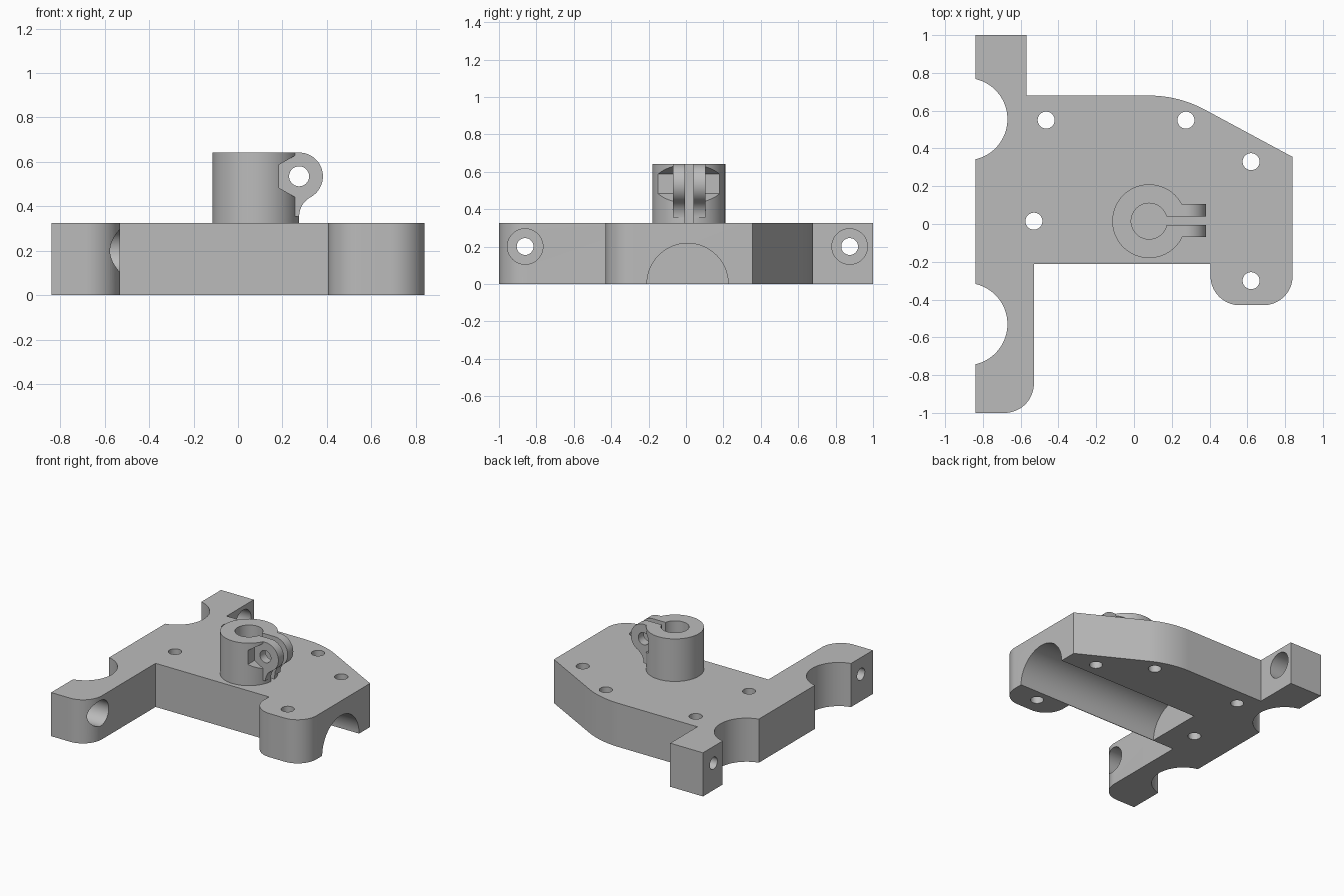
import bpy
import bmesh
from math import cos, sin, radians, atan2, degrees

if "Cube" in bpy.data.objects:
    bpy.data.objects.remove(bpy.data.objects["Cube"], do_unlink=True)

grey = bpy.data.materials.new("machined grey")
grey.use_nodes = True
grey.diffuse_color = (0.5, 0.5, 0.5, 1)
grey.node_tree.nodes["Principled BSDF"].inputs["Base Color"].default_value = (0.5, 0.5, 0.5, 1)

AXES = {
    "X": lambda u, v, w: (w, u, v),
    "Y": lambda u, v, w: (u, w, v),
    "Z": lambda u, v, w: (u, v, w),
}


def arc(cu, cv, r, start, end, steps=16):
    angles = [radians(start + (end - start) * i / steps) for i in range(steps + 1)]
    return [(cu + r * cos(a), cv + r * sin(a)) for a in angles]


def circle(cu, cv, r, steps=64):
    return arc(cu, cv, r, 0, 360, steps)[:-1]


def prism(name, profile, axis, low, high):
    """Extrude a flat profile along an axis."""
    place = AXES[axis]
    bm = bmesh.new()
    ends = [[bm.verts.new(place(u, v, w)) for u, v in profile] for w in (low, high)]
    bm.faces.new(ends[0])
    bm.faces.new(ends[1])
    n = len(profile)
    for i in range(n):
        j = (i + 1) % n
        bm.faces.new((ends[0][i], ends[0][j], ends[1][j], ends[1][i]))
    bmesh.ops.recalc_face_normals(bm, faces=bm.faces)
    mesh = bpy.data.meshes.new(name)
    bm.to_mesh(mesh)
    bm.free()
    mesh.materials.append(grey)
    obj = bpy.data.objects.new(name, mesh)
    bpy.context.collection.objects.link(obj)
    return obj


def activate(obj):
    bpy.ops.object.select_all(action="DESELECT")
    obj.select_set(True)
    bpy.context.view_layer.objects.active = obj


def combine(body, operation, *shape):
    """Cut a prism from the body, or add it."""
    tool = prism("helper", *shape)
    tool.hide_render = True
    activate(body)
    mod = body.modifiers.new("shape", "BOOLEAN")
    mod.operation = operation
    mod.solver = "EXACT"
    mod.object = tool
    bpy.ops.object.modifier_apply(modifier=mod.name)
    bpy.data.objects.remove(tool, do_unlink=True)


# Base plate with two arms and a rounded foot
TOP = 0.325
outline = [(-0.84, -1)]
outline += arc(-0.685, -0.845, 0.155, -90, 0)
outline += [(-0.53, -0.213), (0.405, -0.213)]
outline += arc(0.56, -0.275, 0.155, 180, 270)
outline += arc(0.685, -0.275, 0.155, 270, 360)
outline += [(0.84, 0.355)]
outline += arc(0.08, 0.06, 0.62, 62, 90)
outline += [(-0.57, 0.68), (-0.57, 1), (-0.84, 1)]
plate = prism("base_plate", outline, "Z", 0, TOP)

# Round side notches
for y in (0.555, -0.53):
    combine(plate, "DIFFERENCE", circle(-0.888, y, 0.218, 96), "Z", -0.1, 0.5)

# Vertical screw holes
for x, y in ((-0.465, 0.55), (0.275, 0.55), (0.62, 0.33), (0.62, -0.3), (-0.53, 0.015)):
    combine(plate, "DIFFERENCE", circle(x, y, 0.045, 40), "Z", -0.1, 0.5)

# Counterbored cross holes in the arms
for y in (0.875, -0.86):
    combine(plate, "DIFFERENCE", circle(y, 0.2, 0.045, 40), "X", -1, -0.4)
    combine(plate, "DIFFERENCE", circle(y, 0.2, 0.095, 56), "X", -0.72, -0.4)

# Half-round channel underneath
combine(plate, "DIFFERENCE", circle(0.0085, 0, 0.217, 96), "X", -0.35, 1)

# Clamp boss with hexagonal nut pocket
CX, CY, BOSS_TOP = 0.08, 0.015, 0.642
BX, BZ, EAR = 0.275, 0.535, 0.107
boss = prism("clamp_boss", circle(CX, CY, 0.195, 96), "Z", 0.3, BOSS_TOP)
combine(boss, "DIFFERENCE", arc(BX, BZ, 0.104, 30, 330, 5), "Y", -0.4, 0.4)

# Clamp ears blending down into the boss
fillet_x, fillet_z = BX + 0.1, 0.354
touch = degrees(atan2(fillet_z - BZ, fillet_x - BX))
ear = [(0.18, fillet_z), (0.18, BOSS_TOP)]
ear += arc(BX, BZ, EAR, 90, touch, 32)
ear += arc(fillet_x, fillet_z, 0.1, touch + 180, 180, 12)[1:]
combine(boss, "UNION", ear, "Y", -0.07, 0.105)

# Shaft bore, clamp slot and bolt hole
combine(boss, "DIFFERENCE", circle(CX, CY, 0.095), "Z", 0.2, 0.8)
slot = [(CX, -0.005), (0.5, -0.005), (0.5, 0.04), (CX, 0.04)]
combine(boss, "DIFFERENCE", slot, "Z", 0.2, 0.8)
combine(boss, "DIFFERENCE", circle(BX, BZ, 0.045, 40), "Y", -0.4, 0.4)

for part in (plate, boss):
    activate(part)
    bpy.ops.object.shade_smooth_by_angle(angle=radians(30))
